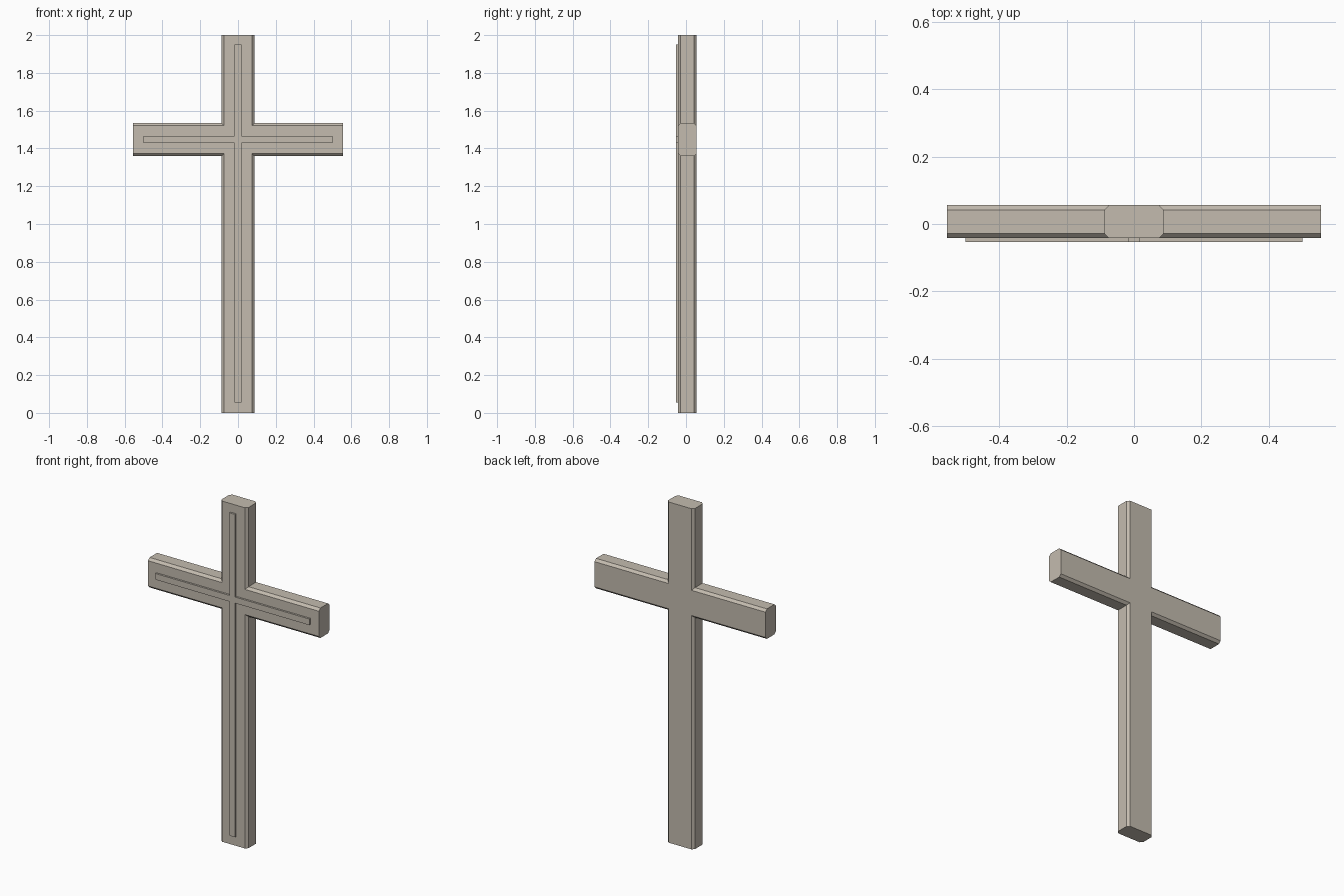
import bpy, bmesh

cube = bpy.data.objects.get("Cube")
if cube:
    bpy.data.objects.remove(cube, do_unlink=True)

stone = bpy.data.materials.new("warm grey stone")
stone.use_nodes = True
colour = (0.55, 0.50, 0.43, 1)
stone.diffuse_color = colour
stone.node_tree.nodes["Principled BSDF"].inputs["Base Color"].default_value = colour

CENTRE_Z = 1.447


def cross_outline(half_width, reach, bottom, top):
    """Twelve corners of a cross, counterclockwise as seen from the front."""
    w, low, high = half_width, CENTRE_Z - half_width, CENTRE_Z + half_width
    right = [(w, bottom), (w, low), (reach, low), (reach, high), (w, high), (w, top)]
    return right + [(-x, z) for x, z in reversed(right)]


def make_cross(name, layers, reach, bottom, top):
    """Stack cross outlines through depth; layers are (y, half width), front first."""
    bm = bmesh.new()
    rings = [[bm.verts.new((x, y, z)) for x, z in cross_outline(w, reach, bottom, top)]
             for y, w in layers]
    for a, b in zip(rings, rings[1:]):
        for i in range(len(a)):
            j = (i + 1) % len(a)
            bm.faces.new((a[i], b[i], b[j], a[j]))
    bm.faces.new(rings[0])
    bm.faces.new(reversed(rings[-1]))
    bmesh.ops.recalc_face_normals(bm, faces=bm.faces)
    mesh = bpy.data.meshes.new(name)
    bm.to_mesh(mesh)
    bm.free()
    mesh.materials.append(stone)
    obj = bpy.data.objects.new(name, mesh)
    bpy.context.collection.objects.link(obj)
    return obj


# Main beams, chamfered along their length with square-cut ends
FRONT, BACK, HALF, CHAMFER = -0.042, 0.056, 0.088, 0.014
make_cross("cross_beams",
           [(FRONT, HALF - CHAMFER), (FRONT + CHAMFER, HALF),
            (BACK - CHAMFER, HALF), (BACK, HALF - CHAMFER)],
           0.555, 0, 2)

# Thin raised strip on the front face
make_cross("front_inlay", [(-0.053, 0.018), (FRONT, 0.018)], 0.5, 0.055, 1.95)
